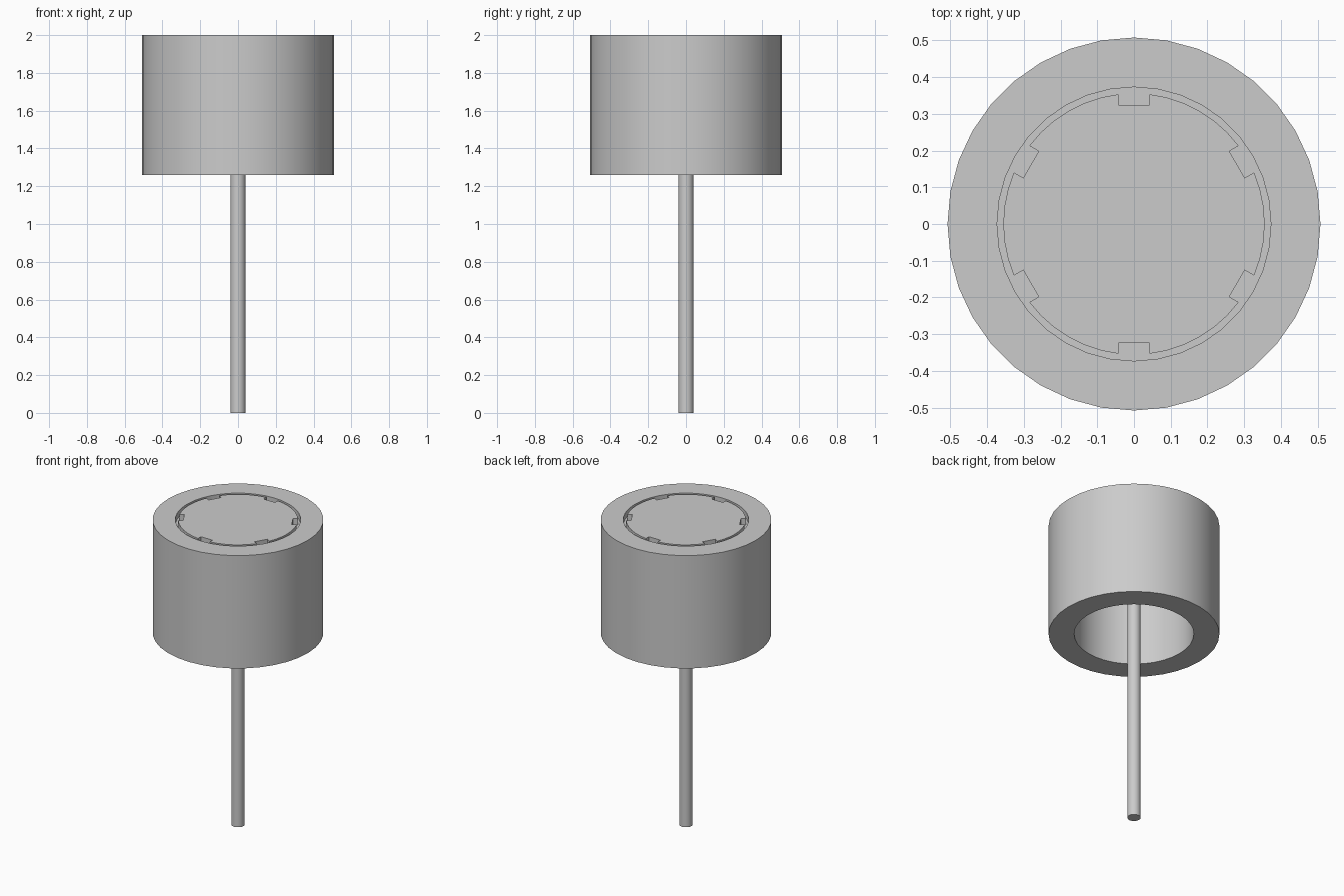
import bpy
import bmesh
from math import cos, sin, pi, radians, asin, sqrt

cube = bpy.data.objects.get("Cube")
if cube:
    bpy.data.objects.remove(cube, do_unlink=True)

SIDES = 36
OUTER, SEAT, BORE = 0.508, 0.373, 0.356
TOP, BOTTOM = 2.0, 1.26
FLOOR, CEILING = 1.96, 1.92

# One plain grey finish
grey = bpy.data.materials.new("plain_grey")
grey.use_nodes = True
colour = (0.6, 0.6, 0.6, 1)
grey.diffuse_color = colour
grey.node_tree.nodes["Principled BSDF"].inputs["Base Color"].default_value = colour


def finish(name, bm):
    bmesh.ops.recalc_face_normals(bm, faces=bm.faces[:])
    mesh = bpy.data.meshes.new(name)
    bm.to_mesh(mesh)
    bm.free()
    mesh.materials.append(grey)
    obj = bpy.data.objects.new(name, mesh)
    bpy.context.collection.objects.link(obj)
    bpy.ops.object.select_all(action="DESELECT")
    obj.select_set(True)
    bpy.context.view_layer.objects.active = obj
    bpy.ops.object.shade_smooth_by_angle(angle=radians(35))
    return obj


def lathe(name, profile, sides):
    """Spin a radius/height profile round z; radius 0 becomes a pole."""
    bm = bmesh.new()
    rings = []
    for r, z in profile:
        rings.append([bm.verts.new((r * cos(2 * pi * i / sides),
                                    r * sin(2 * pi * i / sides), z))
                      for i in range(sides)])
    for a, b in zip(rings, rings[1:]):
        for i in range(sides):
            j = (i + 1) % sides
            bm.faces.new((a[i], a[j], b[j], b[i]))
    bmesh.ops.remove_doubles(bm, verts=bm.verts[:], dist=1e-5)
    return finish(name, bm)


def prism(name, outline, z0, z1):
    bm = bmesh.new()
    face = bm.faces.new([bm.verts.new((x, y, z0)) for x, y in outline])
    new = bmesh.ops.extrude_face_region(bm, geom=[face])["geom"]
    for v in new:
        if isinstance(v, bmesh.types.BMVert):
            v.co.z = z1
    return finish(name, bm)


# Hollow drum with a shallow seat at the top and a closed web below it
lathe("drum", [(0, FLOOR), (SEAT, FLOOR), (SEAT, TOP), (OUTER, TOP),
               (OUTER, BOTTOM), (BORE, BOTTOM), (BORE, CEILING), (0, CEILING)], SIDES)

# Flush cap with six square notches in its rim
half_width, notch_r, steps = 0.042, 0.324, 6
rim_x = sqrt(BORE ** 2 - half_width ** 2)
half_angle = asin(half_width / BORE)
outline = []
for k in range(6):
    a = radians(30 + 60 * k)
    for x, y in ((rim_x, -half_width), (notch_r, -half_width),
                 (notch_r, half_width), (rim_x, half_width)):
        outline.append((x * cos(a) - y * sin(a), x * sin(a) + y * cos(a)))
    for s in range(1, steps):
        t = a + half_angle + (pi / 3 - 2 * half_angle) * s / steps
        outline.append((BORE * cos(t), BORE * sin(t)))
prism("notched_cap", outline, FLOOR, TOP)

# Central rod
lathe("rod", [(0, 0), (0.04, 0), (0.04, CEILING), (0, CEILING)], 16)
